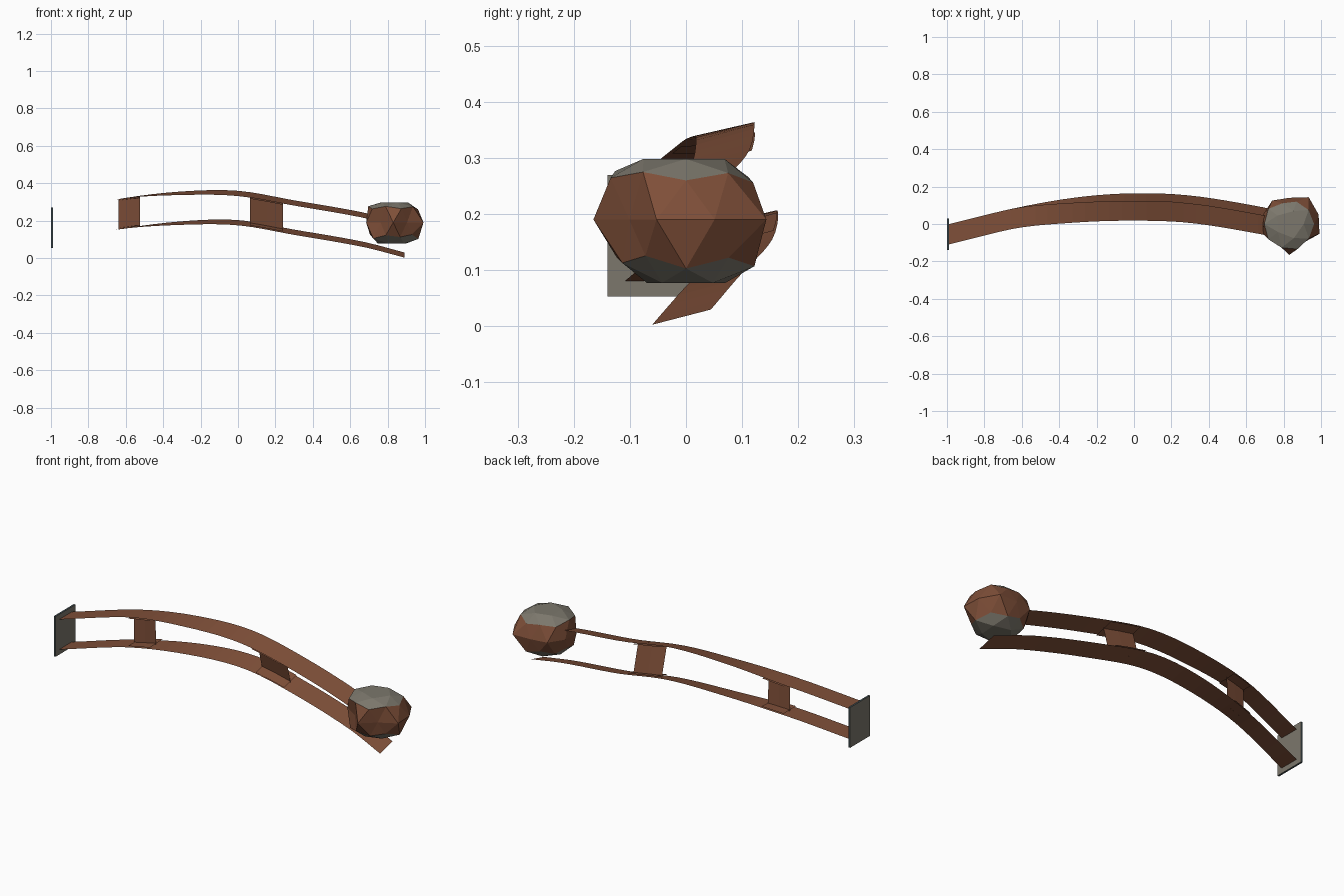
import bpy, bmesh, math, random
from mathutils import Vector

if "Cube" in bpy.data.objects:
    bpy.data.objects.remove(bpy.data.objects["Cube"])

random.seed(4)


def material(name, rgb):
    m = bpy.data.materials.new(name)
    m.diffuse_color = (*rgb, 1)
    m.use_nodes = True
    m.node_tree.nodes["Principled BSDF"].inputs["Base Color"].default_value = m.diffuse_color
    return m


RUST = material("rust brown", (0.21, 0.078, 0.040))
GREY = material("stone grey", (0.20, 0.185, 0.150))
SLATE = material("slate edge", (0.06, 0.085, 0.09))

# Lower rail centre line: x, y, z, bank angle in degrees
PATH = [(-0.99, -0.055, 0.080, 0), (-0.64, 0.030, 0.153, 0),
        (-0.30, 0.090, 0.187, 10), (0.0, 0.112, 0.189, 15),
        (0.30, 0.100, 0.138, 15), (0.67, 0.041, 0.073, 15),
        (0.89, -0.008, 0.016, 14.5)]
HALF, GAP = 0.054, 0.162


def sample(x):
    """Smooth interpolation of y, z and bank along the path."""
    n = len(PATH)
    i = max(k for k in range(n - 1) if k == 0 or PATH[k][0] <= x)
    a, b = PATH[i], PATH[i + 1]

    def slope(k, c):
        lo, hi = PATH[max(k - 1, 0)], PATH[min(k + 1, n - 1)]
        return (hi[c] - lo[c]) / (hi[0] - lo[0])
    h = b[0] - a[0]
    t = (x - a[0]) / h
    return [(2*t**3 - 3*t*t + 1) * a[c] + (t**3 - 2*t*t + t) * h * slope(i, c)
            + (3*t*t - 2*t**3) * b[c] + (t**3 - t*t) * h * slope(i + 1, c)
            for c in (1, 2, 3)]


def point(x, side, up):
    """Point in the banked frame: side across the rail, up along its normal."""
    y, z, bank = sample(x)
    r = math.radians(max(bank, 0))
    return Vector((x, y + side * math.cos(r) - up * math.sin(r),
                   z + side * math.sin(r) + up * math.cos(r)))


def finish(name, bm, mats):
    me = bpy.data.meshes.new(name)
    bm.to_mesh(me)
    bm.free()
    for m in mats:
        me.materials.append(m)
    ob = bpy.data.objects.new(name, me)
    bpy.context.collection.objects.link(ob)
    return ob


def ribbon(bm, x0, x1, a, b, steps):
    """Strip swept along the path between two (side, up) positions."""
    rows = []
    for k in range(steps + 1):
        x = x0 + (x1 - x0) * k / steps
        rows.append((bm.verts.new(point(x, *a)), bm.verts.new(point(x, *b))))
    for p, q in zip(rows, rows[1:]):
        bm.faces.new((p[0], q[0], q[1], p[1]))


# Curved rails
for name, up, end in (("lower_rail", 0, 0.89), ("upper_rail", GAP, 0.86)):
    bm = bmesh.new()
    ribbon(bm, -0.99, end, (-HALF, up), (HALF, up), 28)
    finish(name, bm, [RUST])

# I-shaped spacers between the rails
for name, x0, x1 in (("rear_spacer", -0.64, -0.525), ("middle_spacer", 0.065, 0.24)):
    bm = bmesh.new()
    ribbon(bm, x0, x1, (0, 0), (0, GAP), 2)
    for up in (0.007, GAP - 0.007):
        ribbon(bm, x0, x1, (-HALF, up), (HALF, up), 2)
    finish(name, bm, [RUST])

# Mounting plate at the left end
bm = bmesh.new()
bmesh.ops.create_cube(bm, size=1)
for v in bm.verts:
    v.co = Vector((-0.995 + v.co.x * 0.01, -0.055 + v.co.y * 0.17, 0.161 + v.co.z * 0.217))
bm.normal_update()
for f in bm.faces:
    f.material_index = 0 if abs(f.normal.x) > 0.5 else 1
finish("mounting_plate", bm, [GREY, SLATE])

# Faceted rock: rusty band around the equator, grey caps
EQUATOR = [0.165, 0.177, 0.14, 0.155, 0.15, 0.152, 0.115, 0.165, 0.125, 0.170]
bm = bmesh.new()
bmesh.ops.create_icosphere(bm, subdivisions=2, radius=1)
on_ring = {v for v in bm.verts if abs(v.co.z) < 0.05}
for f in bm.faces:
    f.material_index = 0 if any(v in on_ring for v in f.verts) else 1
for v in bm.verts:
    d = v.co.normalized()
    if v in on_ring:
        k = round((math.degrees(math.atan2(d.y, d.x)) - 18) / 36) % 10
        r = EQUATOR[k]
    else:
        r = random.uniform(0.135, 0.16)
    z = max(-0.113, min(0.108, d.z * r * 1.05))
    v.co = Vector((0.83 + d.x * r, d.y * r, 0.19 + z))
finish("rock", bm, [RUST, GREY])
